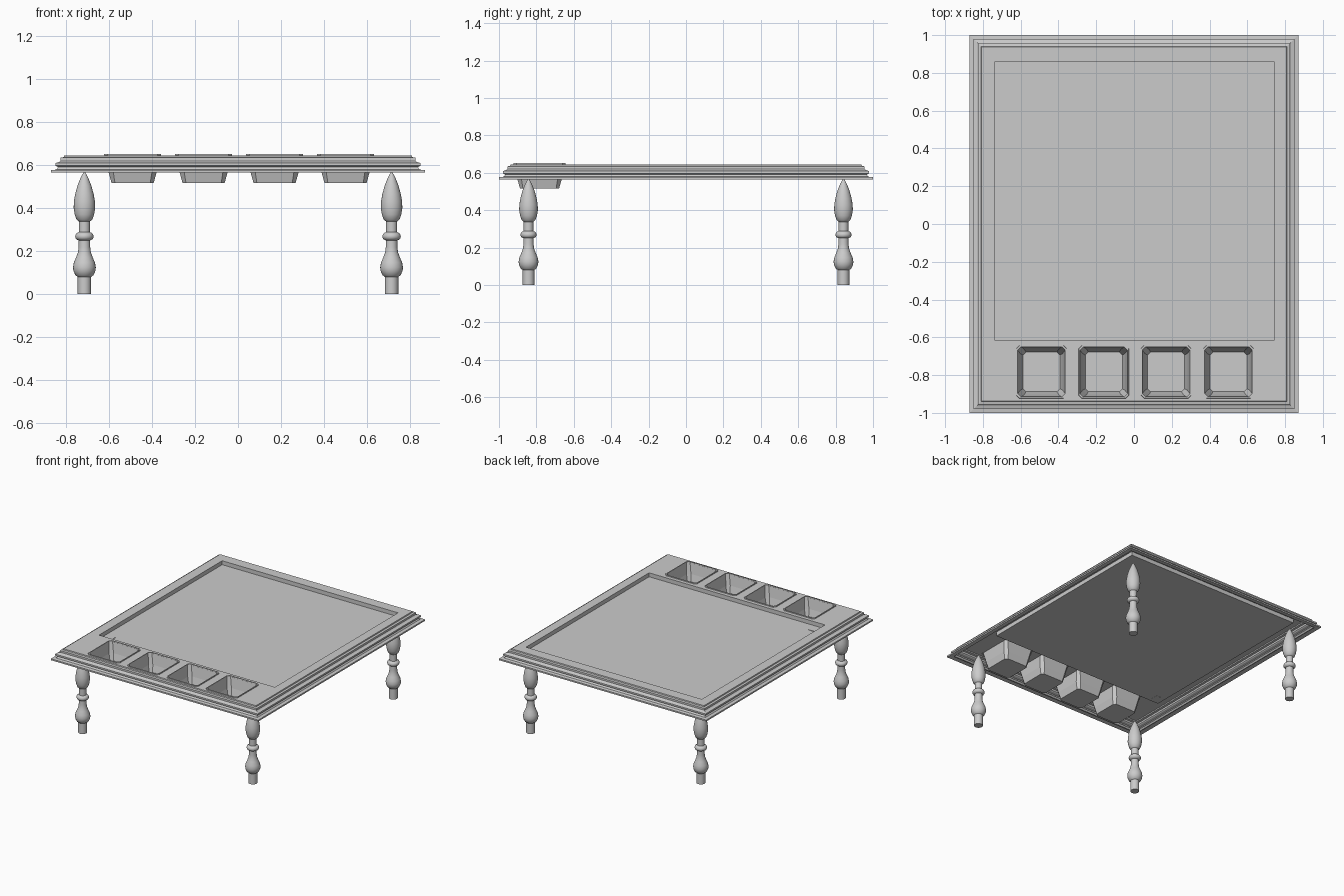
import bpy, bmesh, math

if "Cube" in bpy.data.objects:
    bpy.data.objects.remove(bpy.data.objects["Cube"])

TOP = 0.645
PANEL = (0.003, 0.122, 0.738, 0.738)          # centre x, y, half sizes
CUPS = [-0.49 + 0.33 * i for i in range(4)]
CUP_Y, CUP_HX, CUP_HY = -0.783, 0.125, 0.131


def add_object(name, bm, smooth=None, flip=False):
    bmesh.ops.remove_doubles(bm, verts=bm.verts, dist=1e-5)
    bmesh.ops.recalc_face_normals(bm, faces=bm.faces)
    if flip:
        bmesh.ops.reverse_faces(bm, faces=bm.faces)
    me = bpy.data.meshes.new(name)
    bm.to_mesh(me)
    bm.free()
    ob = bpy.data.objects.new(name, me)
    bpy.context.collection.objects.link(ob)
    if smooth:
        bpy.ops.object.select_all(action='DESELECT')
        ob.select_set(True)
        bpy.context.view_layer.objects.active = ob
        bpy.ops.object.shade_smooth_by_angle(angle=math.radians(smooth))
    return ob


def rect(cx, cy, hx, hy, z, c=0.0):
    """Rectangle loop, with cut corners when c is given."""
    if not c:
        return [(cx + sx * hx, cy + sy * hy, z)
                for sx, sy in ((-1, -1), (1, -1), (1, 1), (-1, 1))]
    pts = []
    for sx, sy in ((-1, -1), (1, -1), (1, 1), (-1, 1)):
        a = (cx + sx * hx, cy + sy * (hy - c), z)
        b = (cx + sx * (hx - c), cy + sy * hy, z)
        pts += [a, b] if sx * sy > 0 else [b, a]
    return pts


def loft(bm, loops, cap_end=False, cap_start=False):
    rings = [[bm.verts.new(p) for p in lp] for lp in loops]
    n = len(rings[0])
    for a, b in zip(rings, rings[1:]):
        for i in range(n):
            j = (i + 1) % n
            bm.faces.new((a[i], a[j], b[j], b[i]))
    if cap_end:
        bm.faces.new(rings[-1])
    if cap_start:
        bm.faces.new(rings[0])


# Stepped moulding round the edge: (half width, height)
profile = [(0.835, 0.568), (0.87, 0.565), (0.87, 0.576), (0.845, 0.579),
           (0.836, 0.590), (0.849, 0.597), (0.849, 0.609), (0.832, 0.614),
           (0.825, 0.620), (0.825, 0.634), (0.810, 0.637), (0.808, TOP)]
bm = bmesh.new()
loft(bm, [rect(0, 0, w, w + 0.13, z) for w, z in profile])
add_object("edge_moulding", bm)

# Flat top frame: grid of cells with openings left for panel and cups
holes = [PANEL] + [(x, CUP_Y, CUP_HX, CUP_HY) for x in CUPS]
xs = sorted({-0.808, 0.808} | {h[0] + s * h[2] for h in holes for s in (-1, 1)})
ys = sorted({-0.938, 0.938} | {h[1] + s * h[3] for h in holes for s in (-1, 1)})
bm = bmesh.new()
for x0, x1 in zip(xs, xs[1:]):
    for y0, y1 in zip(ys, ys[1:]):
        mx, my = (x0 + x1) / 2, (y0 + y1) / 2
        if any(abs(mx - h[0]) < h[2] and abs(my - h[1]) < h[3] for h in holes):
            continue
        bm.faces.new([bm.verts.new(p) for p in
                      ((x0, y0, TOP), (x1, y0, TOP), (x1, y1, TOP), (x0, y1, TOP))])
bmesh.ops.remove_doubles(bm, verts=bm.verts, dist=1e-5)
bmesh.ops.dissolve_limit(bm, angle_limit=0.01, verts=bm.verts, edges=bm.edges)
add_object("top_frame", bm)

# Sunken panel
bm = bmesh.new()
loft(bm, [rect(*PANEL, TOP), rect(*PANEL, 0.615)], cap_end=True)
add_object("sunken_panel", bm, flip=True)

# Small plate in the panel corner
bm = bmesh.new()
loft(bm, [rect(-0.68, -0.56, 0.025, 0.025, z) for z in (0.614, 0.618)], True, True)
add_object("small_plate", bm)

# Tapered square cups with cut corners
cup_profile = [(0.133, TOP, 0.016), (0.132, 0.651, 0.016), (0.126, 0.651, 0.018),
               (0.112, 0.568, 0.022), (0.098, 0.517, 0.016)]
for i, x in enumerate(CUPS):
    bm = bmesh.new()
    loft(bm, [rect(x, CUP_Y, h, h + 0.007, z, c) for h, z, c in cup_profile],
         cap_end=True)
    add_object(f"cup_{i + 1}", bm, flip=True)

# Turned legs: (radius, height)
leg_profile = [(0.031, 0), (0.031, 0.08), (0.042, 0.088), (0.051, 0.108),
               (0.053, 0.125), (0.049, 0.147), (0.038, 0.172), (0.030, 0.195),
               (0.027, 0.218), (0.027, 0.25), (0.037, 0.254), (0.042, 0.262),
               (0.043, 0.270), (0.040, 0.279), (0.033, 0.285), (0.026, 0.288),
               (0.026, 0.338), (0.037, 0.347), (0.045, 0.370), (0.050, 0.400),
               (0.049, 0.430), (0.043, 0.465), (0.032, 0.505), (0.018, 0.540),
               (0.009, 0.557), (0.003, 0.566)]
SIDES = 24
for sx, side in ((-1, "left"), (1, "right")):
    for sy, end in ((-1, "front"), (1, "back")):
        bm = bmesh.new()
        loft(bm, [[(sx * 0.714 + r * math.cos(2 * math.pi * k / SIDES),
                    sy * 0.842 + r * math.sin(2 * math.pi * k / SIDES), z)
                   for k in range(SIDES)] for r, z in leg_profile], True, True)
        add_object(f"{end}_{side}_leg", bm, smooth=40)
